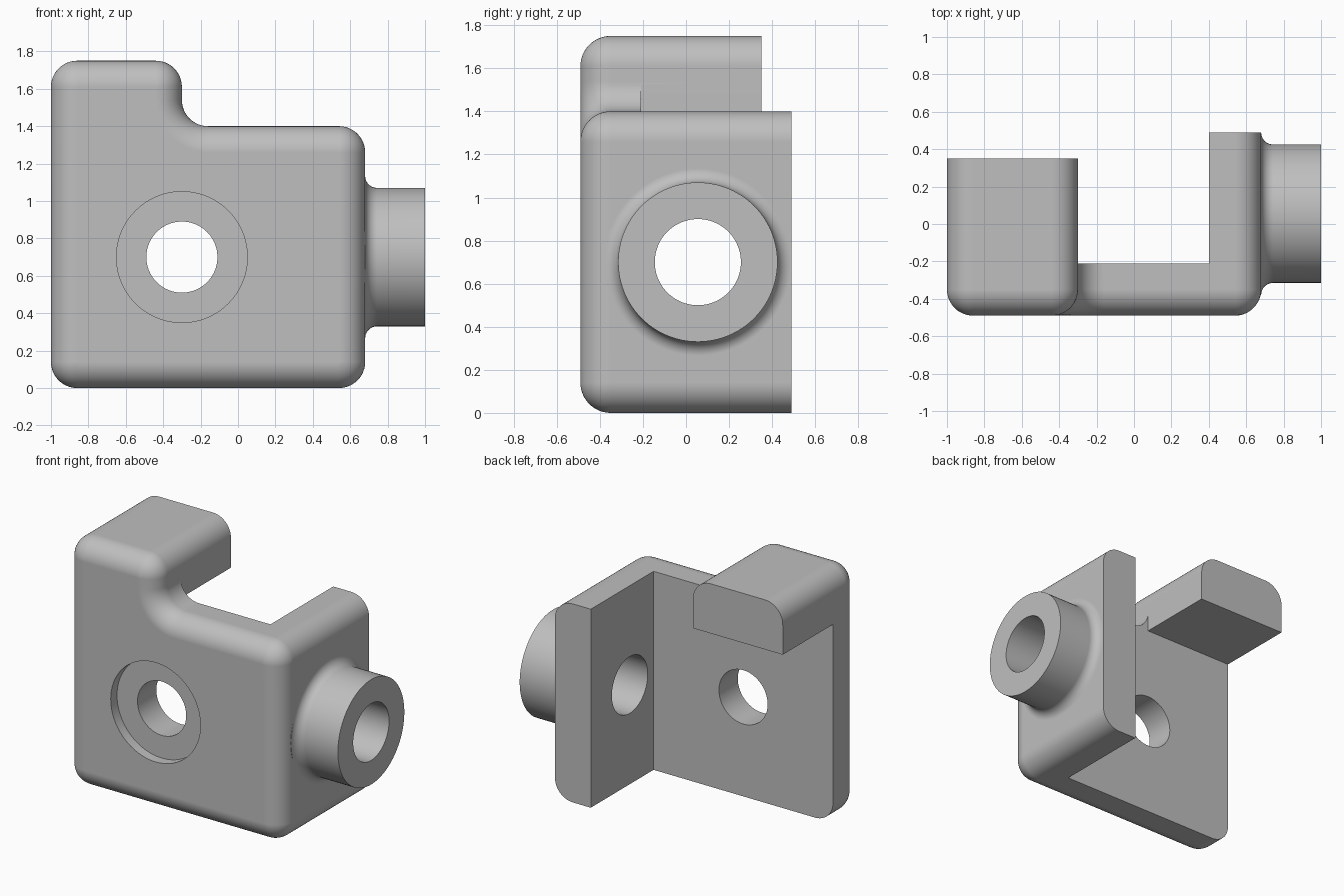
import bpy, bmesh
from math import sin, cos, radians, pi

if "Cube" in bpy.data.objects:
    bpy.data.objects.remove(bpy.data.objects["Cube"])

R = 0.14               # edge rounding of the bracket
FRONT, BACK = -0.49, 0.49
INNER = -0.21          # back face of the front plate

grey = bpy.data.materials.new("matte grey")
grey.use_nodes = True
colour = (0.52, 0.52, 0.52, 1)
grey.diffuse_color = colour
grey.node_tree.nodes["Principled BSDF"].inputs["Base Color"].default_value = colour


def loft(name, rings):
    """Skin equal-length rings of points and cap both ends."""
    bm = bmesh.new()
    loops = [[bm.verts.new(p) for p in ring] for ring in rings]
    for a, b in zip(loops, loops[1:]):
        for i in range(len(a)):
            j = (i + 1) % len(a)
            bm.faces.new((a[i], a[j], b[j], b[i]))
    bm.faces.new(loops[0])
    bm.faces.new(loops[-1])
    bmesh.ops.remove_doubles(bm, verts=bm.verts, dist=1e-5)
    bmesh.ops.recalc_face_normals(bm, faces=bm.faces)
    mesh = bpy.data.meshes.new(name)
    bm.to_mesh(mesh)
    bm.free()
    mesh.materials.append(grey)
    obj = bpy.data.objects.new(name, mesh)
    bpy.context.collection.objects.link(obj)
    return obj


def round_x(name, y, z, sections):
    """Turned solid along x from (x, radius) sections."""
    angles = [2 * pi * i / 96 for i in range(96)]
    return loft(name, [[(x, y + r * cos(a), z + r * sin(a)) for a in angles]
                       for x, r in sections])


def round_y(name, x, z, radius, y0, y1):
    angles = [2 * pi * i / 96 for i in range(96)]
    return loft(name, [[(x + radius * cos(a), y, z + radius * sin(a)) for a in angles]
                       for y in (y0, y1)])


def slab(name, outline, y0, y1):
    """Extrude an xz outline along y."""
    return loft(name, [[(x, y, z) for x, z in outline] for y in (y0, y1)])


def combine(target, tool, operation):
    mod = target.modifiers.new(operation, 'BOOLEAN')
    mod.operation, mod.solver, mod.object = operation, 'EXACT', tool
    bpy.context.view_layer.objects.active = target
    bpy.ops.object.modifier_apply(modifier=mod.name)
    bpy.data.objects.remove(tool)


# Stepped outline: corner centre, start angle, sweep (negative = hollow corner)
CORNERS = [(0.54, R, -90, 90), (0.54, 1.26, 0, 90), (-0.16, 1.54, 270, -90),
           (-0.44, 1.61, 0, 90), (-0.86, 1.61, 90, 90), (-0.86, R, 180, 90)]


def outline_ring(inset, y, steps=12):
    ring = []
    for cx, cz, start, sweep in CORNERS:
        r = R - inset if sweep > 0 else R + inset
        for i in range(steps + 1):
            a = radians(start + sweep * i / steps)
            ring.append((cx + r * cos(a), y, cz + r * sin(a)))
    return ring


# Bracket block with rounded front edges
rings = []
for i in range(13):
    t = pi / 2 * i / 12
    rings.append(outline_ring(R * (1 - sin(t)), FRONT + R * (1 - cos(t))))
rings.append(outline_ring(0, BACK))
body = loft("bracket_body", rings)

# Side boss with a hollow fillet at its foot
BY, BZ, F = 0.055, 0.70, 0.064
foot = [(0.68 + F * (1 - cos(t)), 0.37 + F * (1 - sin(t)))
        for t in (pi / 2 * i / 10 for i in range(11))]
boss = round_x("side_boss", BY, BZ, [(0.55, 0.37 + F)] + foot + [(1.0, 0.37)])
combine(body, boss, 'UNION')

# Hollow behind the plate, leaving the side wall and top tab
combine(body, slab("hollow_cutter",
                   [(-1.2, -0.2), (0.4, -0.2), (0.4, 2), (-0.299, 2), (-0.299, 1.4), (-1.2, 1.4)],
                   INNER, 0.7), 'DIFFERENCE')
# Shorten the tab
combine(body, slab("tab_cutter", [(-1.2, 1.2), (0, 1.2), (0, 2), (-1.2, 2)], 0.35, 0.7),
        'DIFFERENCE')
# Bores and front counterbore
combine(body, round_x("side_bore", BY, BZ, [(0.2, 0.2), (1.2, 0.2)]), 'DIFFERENCE')
combine(body, round_y("front_bore", -0.3, 0.70, 0.19, -0.7, 0.1), 'DIFFERENCE')
combine(body, round_y("front_counterbore", -0.3, 0.70, 0.35, -0.7, FRONT + 0.07), 'DIFFERENCE')

# Smooth rounds, crisp machined edges
bpy.ops.object.select_all(action='DESELECT')
body.select_set(True)
bpy.context.view_layer.objects.active = body
bpy.ops.object.shade_smooth_by_angle(angle=radians(30))
weighted = body.modifiers.new("flat_face_normals", 'WEIGHTED_NORMAL')
weighted.keep_sharp = True
